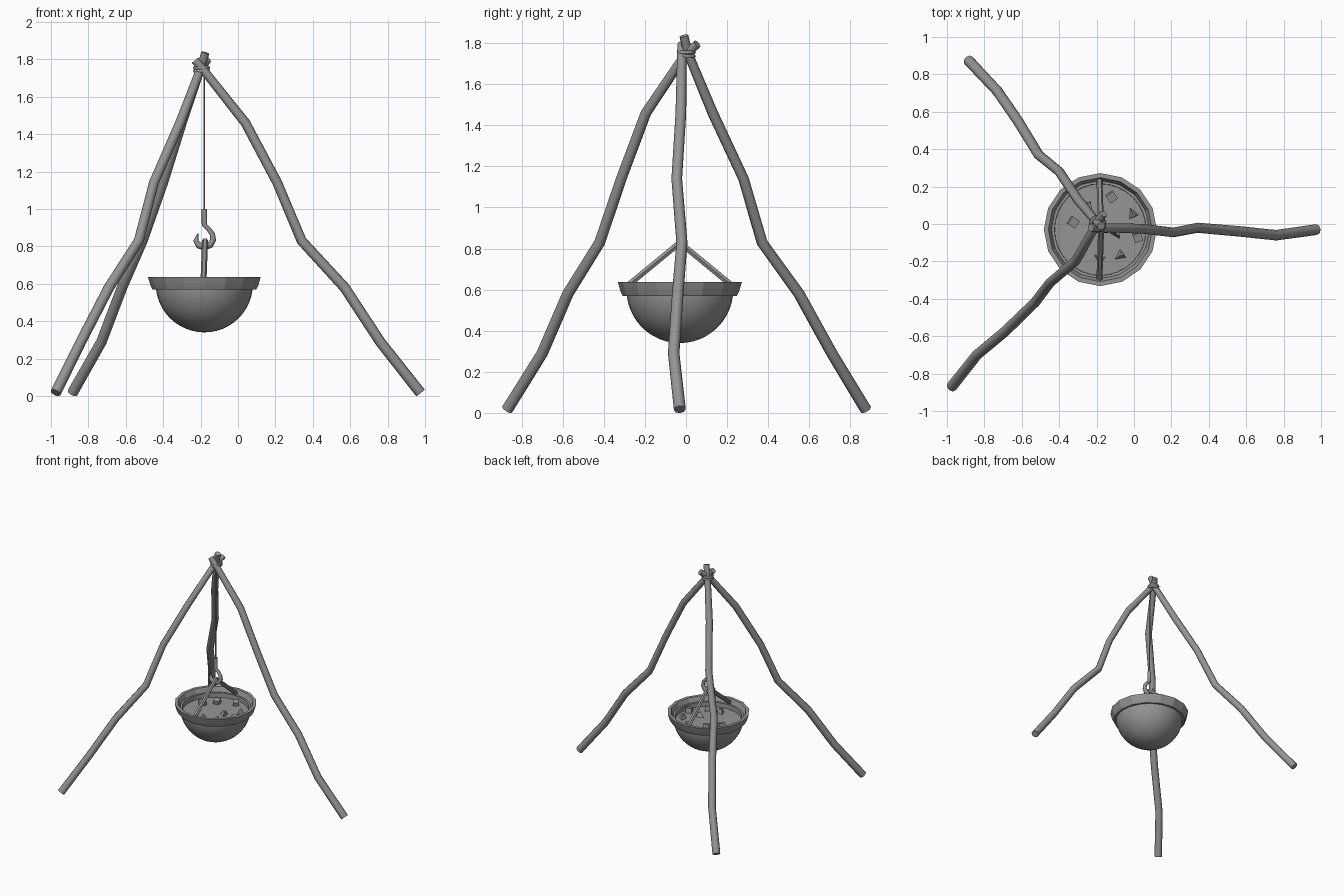
import bpy, bmesh, math
from mathutils import Vector, Matrix

cube = bpy.data.objects.get("Cube")
if cube:
    bpy.data.objects.remove(cube, do_unlink=True)

grey = bpy.data.materials.new("plain_grey")
grey.use_nodes = True
colour = (0.3, 0.3, 0.3, 1)
grey.diffuse_color = colour
grey.node_tree.nodes["Principled BSDF"].inputs["Base Color"].default_value = colour

PX, PY = -0.18, -0.03   # pot centre


def finish(name, bm, smooth=35):
    bmesh.ops.recalc_face_normals(bm, faces=bm.faces)
    mesh = bpy.data.meshes.new(name)
    bm.to_mesh(mesh)
    bm.free()
    mesh.materials.append(grey)
    ob = bpy.data.objects.new(name, mesh)
    bpy.context.collection.objects.link(ob)
    if smooth:
        bpy.ops.object.select_all(action='DESELECT')
        ob.select_set(True)
        bpy.context.view_layer.objects.active = ob
        bpy.ops.object.shade_smooth_by_angle(angle=math.radians(smooth))
    return ob


def tube(name, path, radii, sides=8, smooth=50):
    """Capped tube swept along a path, one radius per point."""
    bm = bmesh.new()
    pts = [Vector(p) for p in path]
    rings, side = [], None
    for i, p in enumerate(pts):
        d = (pts[min(i + 1, len(pts) - 1)] - pts[max(i - 1, 0)]).normalized()
        ref = side or (Vector((0, 1, 0)) if abs(d.y) < 0.75 else Vector((1, 0, 0)))
        side = (ref - d * ref.dot(d)).normalized()
        up = d.cross(side)
        ring = []
        for k in range(sides):
            a = math.tau * k / sides
            ring.append(bm.verts.new(p + radii[i] * (side * math.cos(a) + up * math.sin(a))))
        rings.append(ring)
    for a, b in zip(rings, rings[1:]):
        for k in range(sides):
            n = (k + 1) % sides
            bm.faces.new((a[k], a[n], b[n], b[k]))
    bm.faces.new(rings[0])
    bm.faces.new(rings[-1])
    return finish(name, bm, smooth)


def lathe(name, profile, sides, smooth=35):
    """Profile of (radius, height) spun around the pot axis."""
    bm = bmesh.new()
    vs = [bm.verts.new((PX + r, PY, z)) for r, z in profile]
    edges = [bm.edges.new(e) for e in zip(vs, vs[1:])]
    bmesh.ops.spin(bm, geom=vs + edges, cent=(PX, PY, 0), axis=(0, 0, 1),
                   angle=math.tau, steps=sides, use_merge=True)
    bmesh.ops.remove_doubles(bm, verts=bm.verts, dist=0.0005)
    return finish(name, bm, smooth)


# Three crooked poles, sharing the same joint heights
heights = (0.017, 0.29, 0.58, 0.83, 1.14, 1.46, 1.75)
poles = {
    "left_pole": ([(0.975, -0.03), (0.76, -0.06), (0.57, -0.04), (0.34, -0.02),
                   (0.21, -0.045), (0.04, -0.025), (-0.19, -0.02)], (-0.23, -0.02, 1.795)),
    "back_pole": ([(-0.885, 0.875), (-0.73, 0.71), (-0.62, 0.55), (-0.51, 0.37),
                   (-0.40, 0.28), (-0.30, 0.13), (-0.20, 0.01)], (-0.175, -0.01, 1.835)),
    "front_pole": ([(-0.975, -0.87), (-0.84, -0.70), (-0.69, -0.575), (-0.53, -0.42),
                    (-0.45, -0.315), (-0.31, -0.195), (-0.20, 0.0)], (-0.165, 0.055, 1.795)),
}
for name, (xy, tip) in poles.items():
    path = [(x, y, z) for (x, y), z in zip(xy, heights)] + [tip]
    tube(name, path, [0.029, 0.028, 0.028, 0.027, 0.026, 0.026, 0.023, 0.022])

# Lashing where the poles cross
for i, z in enumerate((1.737, 1.755)):
    bm = bmesh.new()
    vs = [bm.verts.new((-0.195 + 0.036 + 0.010 * math.cos(a), 0.002, z + 0.010 * math.sin(a)))
          for a in (math.tau * k / 6 for k in range(6))]
    edges = [bm.edges.new((vs[k], vs[(k + 1) % 6])) for k in range(6)]
    bmesh.ops.spin(bm, geom=vs + edges, cent=(-0.195, 0.002, 0), axis=(0, 0, 1),
                   angle=math.tau, steps=16, use_merge=True)
    finish("lashing_%d" % (i + 1), bm, 60)

# Hanging cord and hook
tube("cord", [(PX, PY + 0.01, 1.75), (PX, PY, 0.98)], [0.005, 0.005], 6)
hook = [(0, 1.0), (0, 0.915), (0.025, 0.89), (0.043, 0.865), (0.047, 0.835), (0.032, 0.808),
        (0, 0.797), (-0.03, 0.806), (-0.046, 0.83), (-0.034, 0.868)]
tube("hook", [(PX + x, PY, z) for x, z in hook],
     [0.015, 0.014, 0.013, 0.014, 0.016, 0.018, 0.019, 0.018, 0.014, 0.003], 8)

# Bowl, hemisphere with an open top and an inner wall
R, ZC = 0.26, 0.6
arc = [(R * math.sin(a), ZC - R * math.cos(a)) for a in
       (math.radians(90 * k / 12) for k in range(13))]
lathe("bowl", arc + [(0.245, 0.6), (0.243, 0.54)], 32)

# Flared faceted rim
lathe("rim", [(0.25, 0.568), (0.277, 0.568), (0.288, 0.59), (0.302, 0.637), (0.278, 0.637),
              (0.262, 0.60), (0.25, 0.568)], 16, 20)

# Stew surface
lathe("stew", [(0, 0.565), (0.254, 0.565)], 32, 0)

# Handle: two straight bars meeting in the hook
for name, s in (("handle_front", -1), ("handle_back", 1)):
    tube(name, [(PX - 0.005, PY + s * 0.272, 0.605), (PX + 0.004, PY - s * 0.004, 0.832)],
         [0.016, 0.016], 6, 0)


# Stew chunks: tilted cubes and wedges
def chunk(name, x, y, kind, turn):
    bm = bmesh.new()
    if kind == "cube":
        bmesh.ops.create_cube(bm, size=0.046)
    else:
        bmesh.ops.create_cone(bm, cap_ends=True, segments=3, radius1=0.04,
                              radius2=0.014, depth=0.05)
    bmesh.ops.transform(bm, verts=bm.verts, matrix=Matrix.Translation((x, y, 0.575))
                        @ Matrix.Rotation(turn, 4, 'Z') @ Matrix.Rotation(0.2, 4, 'X'))
    finish(name, bm, 0)


chunks = [(-0.12, 0.145, "cube", 0.6), (-0.325, 0.01, "cube", 1.0), (-0.005, 0.05, "wedge", 0.4),
          (0.02, -0.07, "cube", 0.3), (-0.09, -0.05, "wedge", 1.5), (-0.07, -0.165, "wedge", 2.2),
          (-0.18, -0.19, "wedge", 0.9), (-0.25, 0.09, "cube", 0.2)]
for i, (x, y, kind, turn) in enumerate(chunks):
    chunk("stew_chunk_%d" % (i + 1), x, y, kind, turn)
